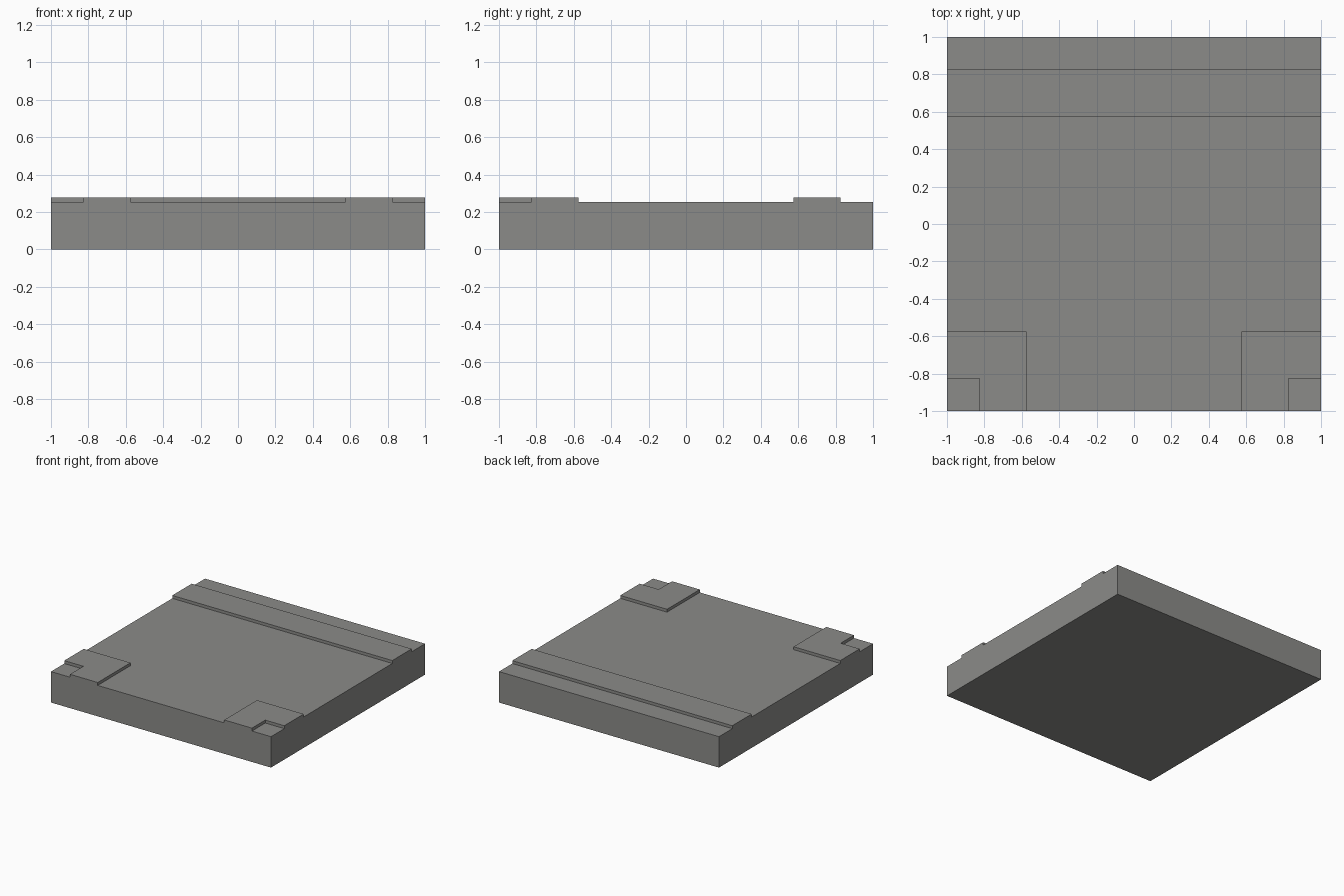
import bpy, bmesh

if "Cube" in bpy.data.objects:
    bpy.data.objects.remove(bpy.data.objects["Cube"])

ROAD_Z, KERB_Z = 0.254, 0.278
INNER, OUTER = 0.575, 0.827
CUTS = [-1, -OUTER, -INNER, INNER, OUTER, 1]

mat = bpy.data.materials.new("road grey")
mat.diffuse_color = (0.26, 0.26, 0.25, 1)
mat.use_nodes = True
mat.node_tree.nodes["Principled BSDF"].inputs["Base Color"].default_value = mat.diffuse_color


def is_raised(c):
    """Pavement: a straight strip at the back, an L at each front corner."""
    if c.y > 0:
        return INNER < c.y < OUTER
    ax, ay = abs(c.x), abs(c.y)
    return min(ax, ay) > INNER and min(ax, ay) < OUTER


def lift(bm, faces, dz):
    """Extrude faces straight up and drop the originals."""
    ext = bmesh.ops.extrude_face_region(bm, geom=faces)["geom"]
    verts = [g for g in ext if isinstance(g, bmesh.types.BMVert)]
    bmesh.ops.translate(bm, verts=verts, vec=(0, 0, dz))
    return [g for g in ext if isinstance(g, bmesh.types.BMFace)]


bm = bmesh.new()
# Grid of cells following the kerb lines
grid = [[bm.verts.new((x, y, 0)) for x in CUTS] for y in CUTS]
cells = [bm.faces.new((grid[j][i], grid[j][i + 1], grid[j + 1][i + 1], grid[j + 1][i]))
         for j in range(5) for i in range(5)]

# Slab, then the raised pavements
top = lift(bm, cells, ROAD_Z)
raised = [f for f in top if is_raised(f.calc_center_median())]
old = set(raised)
lift(bm, raised, KERB_Z - ROAD_Z)
left = [f for f in old if f.is_valid and abs(f.calc_center_median().z - ROAD_Z) < 1e-5]
bmesh.ops.delete(bm, geom=left, context="FACES")

# Close the underside if the slab extrusion removed it
if not any(f.calc_center_median().z < 1e-5 for f in bm.faces):
    bmesh.ops.holes_fill(bm, edges=[e for e in bm.edges if e.is_boundary], sides=0)

# Merge flat neighbours and fix normals
bmesh.ops.dissolve_limit(bm, angle_limit=0.01, verts=bm.verts, edges=bm.edges)
bmesh.ops.recalc_face_normals(bm, faces=bm.faces)

me = bpy.data.meshes.new("road_tile")
bm.to_mesh(me)
bm.free()
me.materials.append(mat)
tile = bpy.data.objects.new("road_tile", me)
bpy.context.collection.objects.link(tile)
